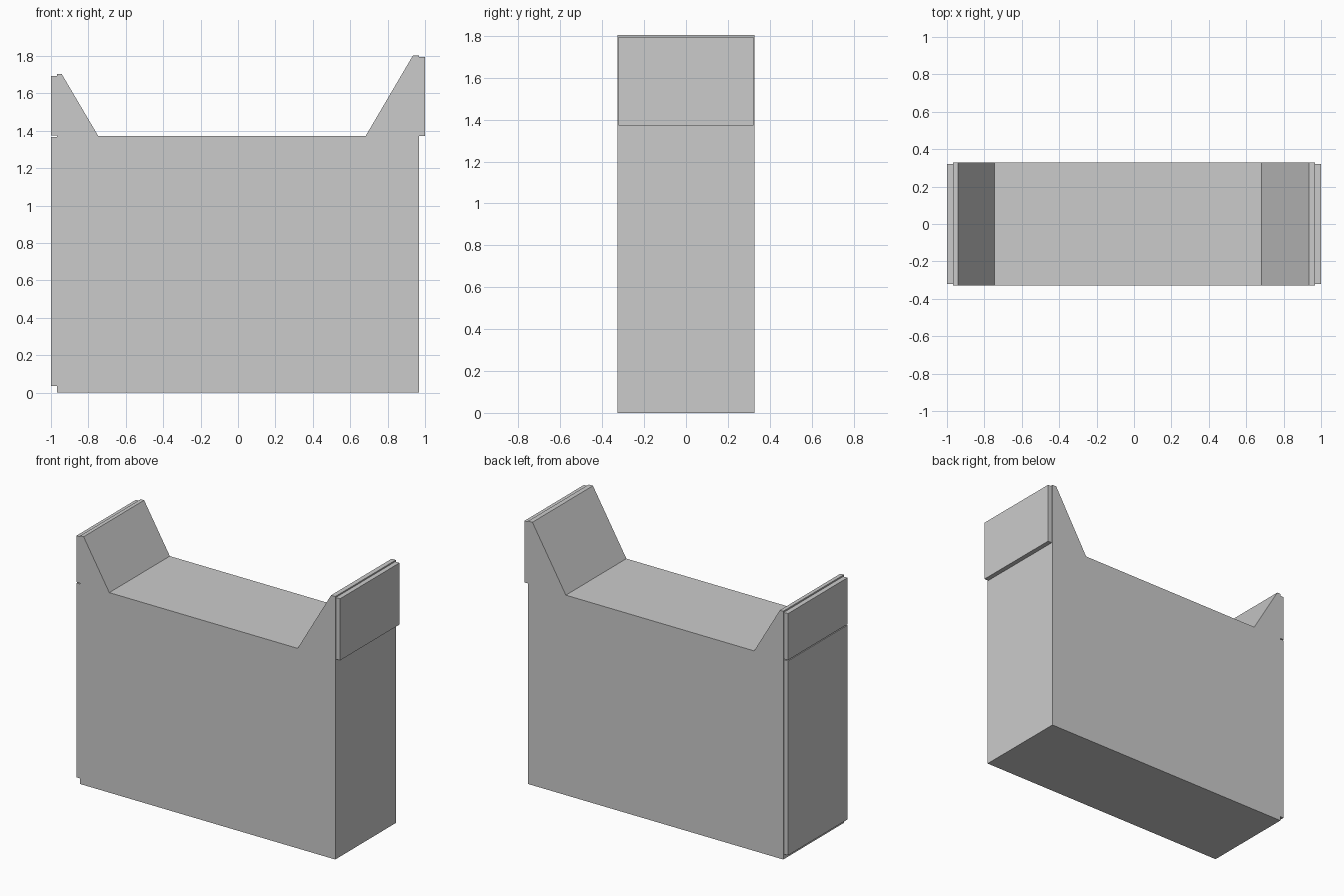
import bpy
import bmesh

cube = bpy.data.objects.get("Cube")
if cube:
    bpy.data.objects.remove(cube, do_unlink=True)

# Single plain grey
grey = bpy.data.materials.new("plain grey")
grey.use_nodes = True
colour = (0.6, 0.6, 0.6, 1.0)
grey.diffuse_color = colour
grey.node_tree.nodes["Principled BSDF"].inputs["Base Color"].default_value = colour


def extrude_profile(name, points, half_depth):
    """Extrude an x-z outline along y, centred on y = 0."""
    bm = bmesh.new()
    face = bm.faces.new([bm.verts.new((x, -half_depth, z)) for x, z in points])
    moved = bmesh.ops.extrude_face_region(bm, geom=[face])["geom"]
    verts = [v for v in moved if isinstance(v, bmesh.types.BMVert)]
    bmesh.ops.translate(bm, verts=verts, vec=(0, 2 * half_depth, 0))
    bmesh.ops.recalc_face_normals(bm, faces=bm.faces)
    mesh = bpy.data.meshes.new(name)
    bm.to_mesh(mesh)
    bm.free()
    mesh.materials.append(grey)
    obj = bpy.data.objects.new(name, mesh)
    bpy.context.collection.objects.link(obj)
    return obj


def plate(name, x0, x1, z0, z1):
    return extrude_profile(name, [(x0, z0), (x1, z0), (x1, z1), (x0, z1)], 0.322)


# Main block with a raised, sloping lip at each end
SIDE, DECK = 0.968, 1.372
body = [(-SIDE, 0), (SIDE, 0), (SIDE, 1.804), (0.936, 1.804),
        (0.682, DECK), (-0.747, DECK), (-0.942, 1.703), (-SIDE, 1.703)]
extrude_profile("body", body, 0.328)

# Thin end panels
plate("left_upper_panel", SIDE, 1.0, DECK, 1.795)
plate("right_upper_panel", -1.0, -SIDE, DECK + 0.002, 1.693)
plate("right_lower_panel", -1.0, -SIDE, 0.035, DECK - 0.004)
